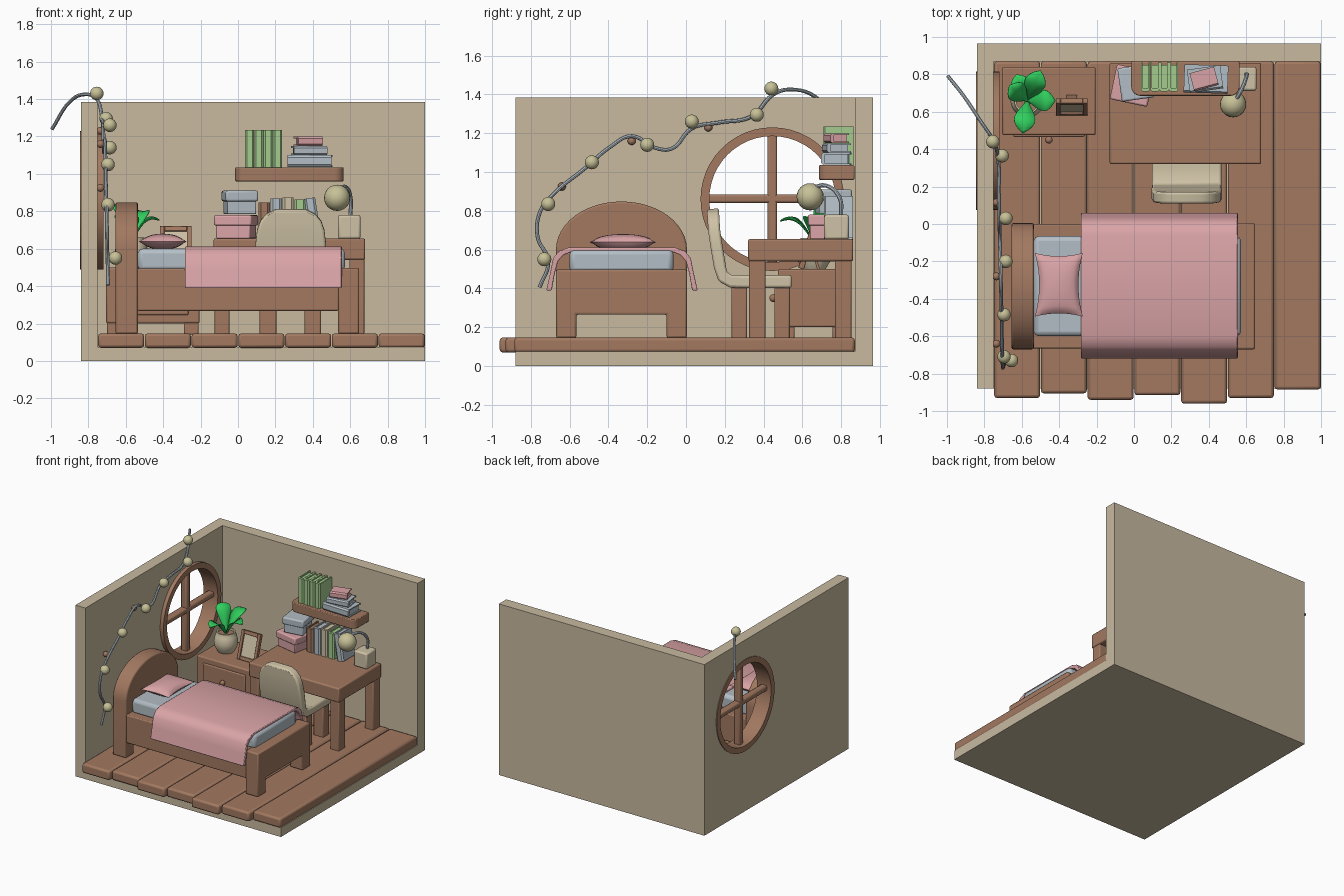
import bpy, bmesh, math
from mathutils import Matrix, Vector

if "Cube" in bpy.data.objects:
    bpy.data.objects.remove(bpy.data.objects["Cube"])


def material(name, r, g, b):
    m = bpy.data.materials.new(name)
    m.diffuse_color = (r, g, b, 1)
    m.use_nodes = True
    m.node_tree.nodes["Principled BSDF"].inputs["Base Color"].default_value = m.diffuse_color
    return m


WOOD = material("wood", .36, .19, .118)
TAN = material("wall_tan", .58, .49, .35)
CREAM = material("cream", .62, .54, .38)
PINK = material("pink_fabric", .70, .37, .385)
GREY = material("blue_grey", .45, .515, .56)
SAGE = material("sage_green", .37, .60, .27)
LEAF = material("leaf_green", .03, .62, .11)
GLOW = material("pale_yellow", .57, .53, .31)


def add(name, bm, mat, bevel=0, matrix=None):
    bmesh.ops.remove_doubles(bm, verts=bm.verts, dist=1e-5)
    bmesh.ops.recalc_face_normals(bm, faces=bm.faces)
    me = bpy.data.meshes.new(name)
    bm.to_mesh(me)
    bm.free()
    if matrix:
        me.transform(matrix)
    me.materials.append(mat)
    ob = bpy.data.objects.new(name, me)
    bpy.context.collection.objects.link(ob)
    if bevel:
        m = ob.modifiers.new("soft_edges", 'BEVEL')
        m.width, m.segments, m.limit_method = bevel, 2, 'ANGLE'
        m.angle_limit = math.radians(40)
    return ob


def box(name, x, y, z, mat, bevel=.008, turn=0):
    bm = bmesh.new()
    bmesh.ops.create_cube(bm, size=1)
    mid = [(a + b) / 2 for a, b in (x, y, z)]
    size = [b - a for a, b in (x, y, z)]
    M = Matrix.Translation(mid) @ Matrix.Rotation(math.radians(turn), 4, 'Z') @ Matrix.Diagonal((*size, 1))
    return add(name, bm, mat, bevel, M)


def prism(name, pts, axis, lo, hi, mat, bevel=0, matrix=None):
    """Outline extruded along x (pts are y,z) or z (pts are x,y)."""
    def co(p, d):
        return (d, p[0], p[1]) if axis == 'x' else (p[0], p[1], d)
    bm = bmesh.new()
    f = bm.faces.new([bm.verts.new(co(p, lo)) for p in pts])
    new = bmesh.ops.extrude_face_region(bm, geom=[f])['geom']
    vs = [v for v in new if isinstance(v, bmesh.types.BMVert)]
    bmesh.ops.translate(bm, verts=vs, vec=Vector(co((0, 0), hi - lo)))
    return add(name, bm, mat, bevel, matrix)


def lathe(name, prof, mat, matrix, n=32):
    bm = bmesh.new()
    rings = [[bm.verts.new((r * math.cos(i * math.tau / n), r * math.sin(i * math.tau / n), z))
              for i in range(n)] for r, z in prof]
    for a, b in zip(rings, rings[1:]):
        for i in range(n):
            j = (i + 1) % n
            bm.faces.new((a[i], a[j], b[j], b[i]))
    bmesh.ops.dissolve_degenerate(bm, dist=1e-6, edges=bm.edges)
    return add(name, bm, mat, 0, matrix)


def ball(name, c, r, mat):
    bm = bmesh.new()
    bmesh.ops.create_uvsphere(bm, u_segments=20, v_segments=12, radius=r)
    return add(name, bm, mat, 0, Matrix.Translation(c))


def tube(name, pts, r, mat):
    cu = bpy.data.curves.new(name, 'CURVE')
    cu.dimensions, cu.bevel_depth, cu.bevel_resolution, cu.resolution_u = '3D', r, 2, 6
    cu.use_fill_caps = True
    sp = cu.splines.new('BEZIER')
    sp.bezier_points.add(len(pts) - 1)
    for b, p in zip(sp.bezier_points, pts):
        b.co = p
        b.handle_left_type = b.handle_right_type = 'AUTO'
    cu.materials.append(mat)
    bpy.context.collection.objects.link(bpy.data.objects.new(name, cu))


def book(name, t, d, h, mat, M):
    """Cover wrapped round pages; spine faces -y, base at z = 0."""
    a, c = t / 2, min(.009, t / 5)
    prism(name + "_cover", [(-a, d/2), (-a, -d/2 + .01), (-a*.6, -d/2), (a*.6, -d/2), (a, -d/2 + .01), (a, d/2),
          (a - c, d/2), (a - c, -d/2 + .02), (c - a, -d/2 + .02), (c - a, d/2)], 'z', 0, h, mat, 0, M)
    prism(name + "_pages", [(c - a, -d/2 + .02), (a - c, -d/2 + .02), (a - c, d/2 - .012), (c - a, d/2 - .012)],
          'z', .01, h - .01, mat, 0, M)


def at(x, y, z):
    return Matrix.Translation((x, y, z))


# Room shell with a round opening
box("base_slab", (-.84, 1), (-.88, .965), (0, .075), TAN, 0)
box("back_wall", (-.84, 1), (.87, .965), (.075, 1.385), TAN, 0)
left = box("left_wall", (-.84, -.75), (-.88, .87), (.075, 1.385), TAN, 0)
to_wall = at(0, .445, .86) @ Matrix(((0, 0, 1, 0), (0, 1, 0, 0), (-1, 0, 0, 0), (0, 0, 0, 1)))
cutter = lathe("window_cutter", [(0, -.95), (.35, -.95), (.35, -.65), (0, -.65)], TAN, to_wall, 48)
cutter.hide_render = True
mod = left.modifiers.new("opening", 'BOOLEAN')
mod.object, mod.operation, mod.solver = cutter, 'DIFFERENCE', 'EXACT'
bpy.context.view_layer.objects.active = left
bpy.ops.object.modifier_apply(modifier="opening")
bpy.data.objects.remove(cutter)

# Floor planks with uneven ends
for i, y in enumerate((-.93, -.905, -.94, -.915, -.96, -.93, -.885)):
    x = -.75 + .25 * i
    box(f"floor_plank_{i}", (x + .002, x + .248), (y, .87), (.07, .147), WOOD, .015)

# Round window
lathe("window_frame", [(.37, -.846), (.37, -.72), (.325, -.72), (.325, -.846), (.37, -.846)], WOOD, to_wall, 48)
box("window_bar_upright", (-.81, -.755), (.42, .47), (.52, 1.2), WOOD, .012)
box("window_bar_cross", (-.81, -.755), (.1, .79), (.84, .885), WOOD, .012)

# Bed
legs = [(-.10, .145), (-.10, .265), (-.565, .265), (-.565, .145), (-.67, .145)]
arch = [(-.3325 - .3375 * math.cos(math.pi * i / 24), .60 + .248 * math.sin(math.pi * i / 24)) for i in range(25)]
prism("headboard", [(.005, .145)] + legs + arch, 'x', -.655, -.535, WOOD, .01)
prism("footboard", [(.005, .145)] + legs + [(-.67, .497), (.005, .497)], 'x', .535, .648, WOOD, .01)
box("bed_frame", (-.54, .54), (-.665, 0), (.268, .495), WOOD)
box("mattress", (-.535, .572), (-.6, -.065), (.48, .6), GREY, .025)
half = [(.27, .612), (.325, .593), (.355, .555), (.37, .48), (.39, .39)]
inner = [(.362, .39), (.346, .48), (.33, .54), (.30, .573), (.26, .588)]
side = half + inner
cy = -.33
prism("blanket", [(cy + a, b) for a, b in side] + [(cy - a, b) for a, b in reversed(side)],
      'x', -.283, .555, PINK, .005)

# Pillow with pinched edges
bm = bmesh.new()
for s in (1, -1):
    g = bmesh.ops.create_grid(bm, x_segments=16, y_segments=16, size=1)
    for v in g['verts']:
        u, w = v.co.x, v.co.y
        v.co = (.128 * u * (1 - .18 * (1 - w * w)), .17 * w * (1 - .1 * (1 - u * u)),
                s * .042 * max(0, (1 - u * u) * (1 - w * w)) ** .45)
add("pillow", bm, PINK, 0, at(-.402, -.325, .638))

# Bedside cabinet
box("cabinet_body", (-.705, -.205), (.475, .84), (.2, .5), WOOD, .01)
for x in (-.70, -.29):
    for y in (.48, .755):
        box("cabinet_leg", (x, x + .08), (y, y + .08), (.14, .21), WOOD)
box("cabinet_drawer", (-.645, -.265), (.465, .5), (.245, .455), WOOD)
ball("drawer_knob", (-.455, .45, .35), .02, WOOD)

# Potted plant
lathe("plant_pot", [(0, 0), (.06, 0), (.083, .04), (.09, .08), (.08, .13), (.07, .145), (.07, .16),
      (.06, .16), (.06, .14)], CREAM, at(-.57, .66, .5))
lathe("plant_soil", [(0, .142), (.065, .142)], WOOD, at(-.57, .66, .5))
for tip in ((-.5, .82, .80), (-.665, .74, .835), (-.42, .66, .755), (-.595, .485, .75), (-.63, .8, .76)):
    root, end = Vector((-.57, .66, .64)), Vector(tip)
    side = (end - root).cross(Vector((0, 0, 1))).normalized()
    bm = bmesh.new()
    rows = []
    for k in range(11):
        t = k / 10
        c = root.lerp(end, t) + Vector((0, 0, .05 * math.sin(math.pi * t)))
        w = .006 + .05 * math.sin(math.pi * t ** 1.25) if k < 10 else .001
        rows.append([bm.verts.new(c + side * w * s + Vector((0, 0, .25 * w * abs(s)))) for s in (-1, 0, 1)])
    for a, b in zip(rows, rows[1:]):
        for i in (0, 1):
            bm.faces.new((a[i], a[i + 1], b[i + 1], b[i]))
    m = add("plant_leaf", bm, LEAF).modifiers.new("thickness", 'SOLIDIFY')
    m.thickness = .006

# Leaning picture frame
tilt = at(-.333, .59, .503) @ Matrix.Rotation(math.radians(-17), 4, 'X')
for n, x, z in (("left", (-.085, -.06), (0, .225)), ("right", (.06, .085), (0, .225)),
                ("bottom", (-.06, .06), (0, .028)), ("top", (-.06, .06), (.197, .225))):
    box("picture_frame_" + n, x, (-.012, .018), z, WOOD, .003).data.transform(tilt)
box("picture", (-.06, .06), (0, .012), (.028, .197), CREAM, 0).data.transform(tilt)
prism("picture_stand", [(.635, .65), (.645, .65), (.69, .5), (.675, .5)], 'x', -.36, -.306, WOOD)

# Desk
box("desk_top", (-.13, .68), (.32, .862), (.54, .655), WOOD, .01)
for x in (-.125, .595):
    for y in (.325, .768):
        box("desk_leg", (x, x + .08), (y, y + .085), (.14, .55), WOOD)

# Chair: one bent shell lofted from seat front to back top
path = [(.545, .435, 0, .185), (.3, .435, 0, .187), (.23, .437, 5, .187), (.19, .46, 45, .187), (.175, .51, 80, .187),
        (.155, .63, 82, .188), (.145, .70, 83, .18), (.142, .75, 83, .162), (.14, .785, 83, .13), (.139, .81, 83, .08)]
bm = bmesh.new()
rings = []
for y, z, ang, w in path:
    a = math.radians(ang)
    ny, nz = math.sin(a) * .031, math.cos(a) * .033
    rings.append([bm.verts.new((.282 + s * w, y + k * ny, z + k * nz)) for s, k in ((-1, -1), (1, -1), (1, 1), (-1, 1))])
for a, b in zip(rings, rings[1:]):
    for i in range(4):
        bm.faces.new((a[i], a[(i + 1) % 4], b[(i + 1) % 4], b[i]))
bm.faces.new(rings[0])
bm.faces.new(rings[-1])
add("chair_seat_and_back", bm, CREAM, .012)
for x in (.115, .355):
    for y in (.235, .455):
        box("chair_leg", (x, x + .09), (y, y + .08), (.14, .41), WOOD)

# Lamp
box("lamp_base", (.535, .655), (.712, .84), (.652, .78), CREAM, .012)
tube("lamp_arm", [(.6, .8, .77), (.602, .79, .87), (.575, .72, .93), (.53, .64, .91)], .011, GREY)
ball("lamp_globe", (.53, .64, .872), .07, GLOW)

# Lidded storage boxes on the desk
for n, mat, x, y, z, w, d, turn in (("large", PINK, -.01, .74, .655, .185, .17, -12), ("small", GREY, .01, .755, .785, .155, .16, 8)):
    box(f"{n}_box", (x - w/2, x + w/2), (y - d/2, y + d/2), (z, z + .075), mat, .006, turn)
    box(f"{n}_box_lid", (x - w/2 - .01, x + w/2 + .01), (y - d/2 - .01, y + d/2 + .01), (z + .068, z + .125), mat, .01, turn)

# Row of desk books
for i, (mat, h) in enumerate(((WOOD, .19), (GREY, .21), (CREAM, .215), (SAGE, .205), (GREY, .215))):
    lean = Matrix.Rotation(math.radians(-9 if i == 4 else 0), 4, 'Y')
    book(f"desk_book_{i}", .06, .15, h, mat, at(.14 + .064 * i + (.02 if i == 4 else 0), .785, .658) @ lean)

# Wall shelf with rounded front corners
pts = [(-.015, .868)]
for cx, s in ((.035, -1), (.515, 1)):
    arc = [(cx + s * .05 * math.cos(a * math.pi / 12), .735 - .05 * math.sin(a * math.pi / 12)) for a in range(7)]
    pts += arc if s < 0 else arc[::-1]
prism("wall_shelf", pts + [(.565, .868)], 'z', .96, 1.035, WOOD, .006)
for i in range(4):
    book(f"shelf_book_{i}", .049, .155, .2, SAGE, at(.062 + .05 * i, .785, 1.035))
for i, (mat, x, z, t, d, h, turn) in enumerate(((GREY, .385, 1.068, .064, .15, .235, -2),
                                                (GREY, .38, 1.124, .048, .125, .18, 8), (PINK, .375, 1.174, .05, .1, .135, 15))):
    M = at(x, .775, z) @ Matrix.Rotation(math.radians(turn), 4, 'Z') @ Matrix.Rotation(math.pi / 2, 4, 'Y')
    book(f"stacked_book_{i}", t, d, h, mat, M @ at(0, 0, -h / 2))

# String of lights
cord = [(-.755, .405), (-.71, .54), (-.765, .665), (-.75, .8), (-.69, .88), (-.52, 1.02), (-.39, 1.13), (-.28, 1.185),
        (-.16, 1.125), (-.075, 1.12), (.03, 1.225), (.17, 1.255), (.335, 1.285)]
tube("light_cord", [(-.695 - .03 * i / 12, y, z) for i, (y, z) in enumerate(cord)]
     + [(-.755, .45, 1.4), (-.82, .55, 1.425), (-.9, .67, 1.385), (-.994, .79, 1.24)], .01, GREY)
for c in ((-.755, .44, 1.43), (-.705, .365, 1.295), (-.685, .03, 1.26), (-.685, -.2, 1.14),
          (-.695, -.485, 1.05), (-.695, -.71, .835), (-.655, -.73, .55)):
    ball("light_bulb", c, .036, GLOW)
for y, z in ((.115, 1.23), (-.28, 1.16), (-.64, .925)):
    ball("cord_peg", (-.735, y, z), .021, WOOD)

# Turn curves into meshes and smooth everything by angle
bpy.ops.object.select_all(action='DESELECT')
for ob in bpy.context.scene.objects:
    if ob.type == 'CURVE':
        ob.select_set(True)
        bpy.context.view_layer.objects.active = ob
bpy.ops.object.convert(target='MESH')
bpy.ops.object.select_all(action='SELECT')
bpy.ops.object.shade_smooth_by_angle(angle=math.radians(35))
